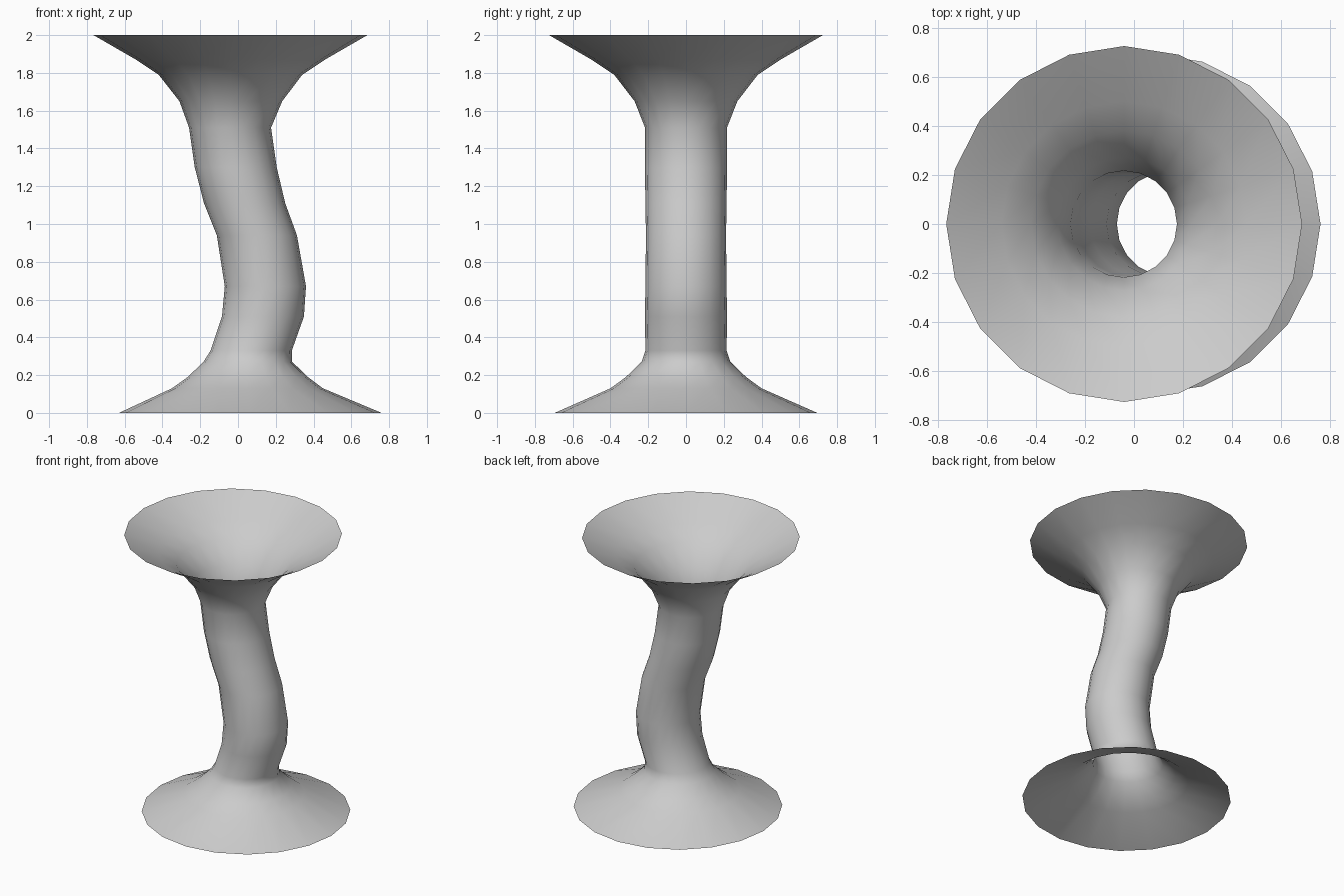
import bpy, bmesh, math

if "Cube" in bpy.data.objects:
    bpy.data.objects.remove(bpy.data.objects["Cube"])

SIDES = 20

# Ring profile: height, centre x, radius
RINGS = [
    (0.00, 0.065, 0.695), (0.13, 0.05, 0.40), (0.19, 0.052, 0.318),
    (0.27, 0.052, 0.235), (0.33, 0.07, 0.215), (0.51, 0.132, 0.217),
    (0.67, 0.145, 0.215), (0.94, 0.10, 0.212), (1.11, 0.035, 0.215),
    (1.30, -0.012, 0.217), (1.51, -0.042, 0.217), (1.65, -0.038, 0.272),
    (1.79, -0.04, 0.38), (1.87, -0.04, 0.50), (2.00, -0.04, 0.725),
]

# Open, curved funnel lofted through level rings
bm = bmesh.new()
loops = []
for z, cx, r in RINGS:
    loops.append([bm.verts.new((cx + r * math.cos(2 * math.pi * i / SIDES),
                                r * math.sin(2 * math.pi * i / SIDES), z))
                  for i in range(SIDES)])
for low, high in zip(loops, loops[1:]):
    for i in range(SIDES):
        j = (i + 1) % SIDES
        bm.faces.new((low[i], low[j], high[j], high[i])).smooth = True

mesh = bpy.data.meshes.new("funnel_tube")
bm.to_mesh(mesh)
bm.free()
bpy.context.collection.objects.link(bpy.data.objects.new("funnel_tube", mesh))
